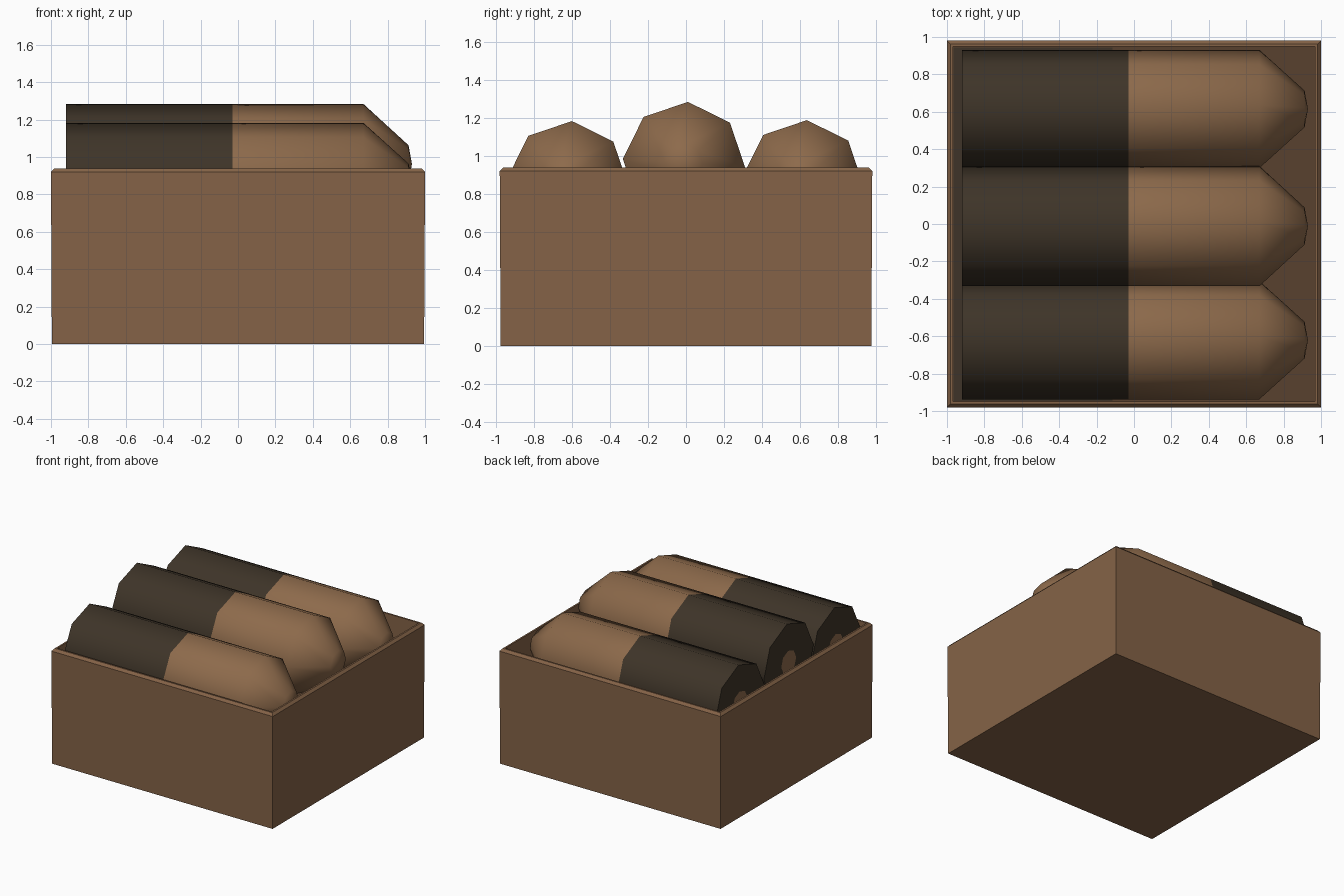
import bpy, bmesh, math

if "Cube" in bpy.data.objects:
    bpy.data.objects.remove(bpy.data.objects["Cube"])


def mat(name, r, g, b):
    # sRGB 0-255 to linear
    lin = [((c / 255 + 0.055) / 1.055) ** 2.4 for c in (r, g, b)]
    m = bpy.data.materials.new(name)
    m.diffuse_color = (*lin, 1)
    m.use_nodes = True
    m.node_tree.nodes["Principled BSDF"].inputs["Base Color"].default_value = m.diffuse_color
    return m


wood = mat("box brown", 133, 99, 71)
copper = mat("copper brown", 141, 106, 75)
dark = mat("dark casing", 62, 52, 40)
shade = mat("deep brown", 88, 65, 46)


def finish(bm, name, mats):
    bmesh.ops.recalc_face_normals(bm, faces=bm.faces)
    me = bpy.data.meshes.new(name)
    bm.to_mesh(me)
    bm.free()
    for m in mats:
        me.materials.append(m)
    ob = bpy.data.objects.new(name, me)
    bpy.context.collection.objects.link(ob)
    return ob


def bridge(bm, a, b, mi):
    n = len(a)
    for i in range(n):
        j = (i + 1) % n
        bm.faces.new((a[i], a[j], b[j], b[i])).material_index = mi


# Open box: rectangular loops up the outside, over the rim, down to the tray floor
bm = bmesh.new()
loops = []
for inset, z in ((0.005, 0), (0, 0.92), (0.018, 0.94), (0.032, 0.94), (0.032, 0.72)):
    x, y = 1 - inset, 0.98 - inset
    loops.append([bm.verts.new((sx * x, sy * y, z))
                  for sx, sy in ((-1, -1), (1, -1), (1, 1), (-1, 1))])
for a, b in zip(loops, loops[1:]):
    bridge(bm, a, b, 0)
bm.faces.new(loops[0])
bm.faces.new(loops[-1]).material_index = 1
finish(bm, "box", [wood, shade])

# Dark rear part of the tray floor
bm = bmesh.new()
bmesh.ops.create_cube(bm, size=1)
for v in bm.verts:
    v.co = (-0.54 + v.co.x * 0.85, v.co.y * 1.89, 0.723 + v.co.z * 0.005)
finish(bm, "rear_floor", [dark])

# Eight-sided shells: base, dark casing, copper front, blunt tapered nose
SIDES, TILT = 8, math.radians(-3.8)


def shell(name, cy, cz, r):
    bm = bmesh.new()
    rings = []
    for x, k in ((-0.92, 0.3), (-0.92, 1), (-0.03, 1), (0.67, 1), (0.912, 0.31)):
        ring = []
        for i in range(SIDES):
            t = TILT + math.pi / 2 + 2 * math.pi * i / SIDES
            ring.append(bm.verts.new((x, cy + r * k * math.cos(t), cz + r * k * math.sin(t))))
        rings.append(ring)
    for i, mi in enumerate((1, 1, 0, 0)):
        bridge(bm, rings[i], rings[i + 1], mi)
    bm.faces.new(rings[0]).material_index = 0       # primer disc
    tip = bm.verts.new((0.93, cy, cz))
    for i in range(SIDES):
        bm.faces.new((rings[-1][i], rings[-1][(i + 1) % SIDES], tip))
    ob = finish(bm, name, [copper, dark])
    bpy.context.view_layer.objects.active = ob
    ob.select_set(True)
    bpy.ops.object.shade_smooth_by_angle(angle=math.radians(60))
    ob.select_set(False)


shell("front_shell", -0.621, 0.867, 0.317)
shell("middle_shell", -0.011, 0.963, 0.322)
shell("back_shell", 0.615, 0.872, 0.317)
